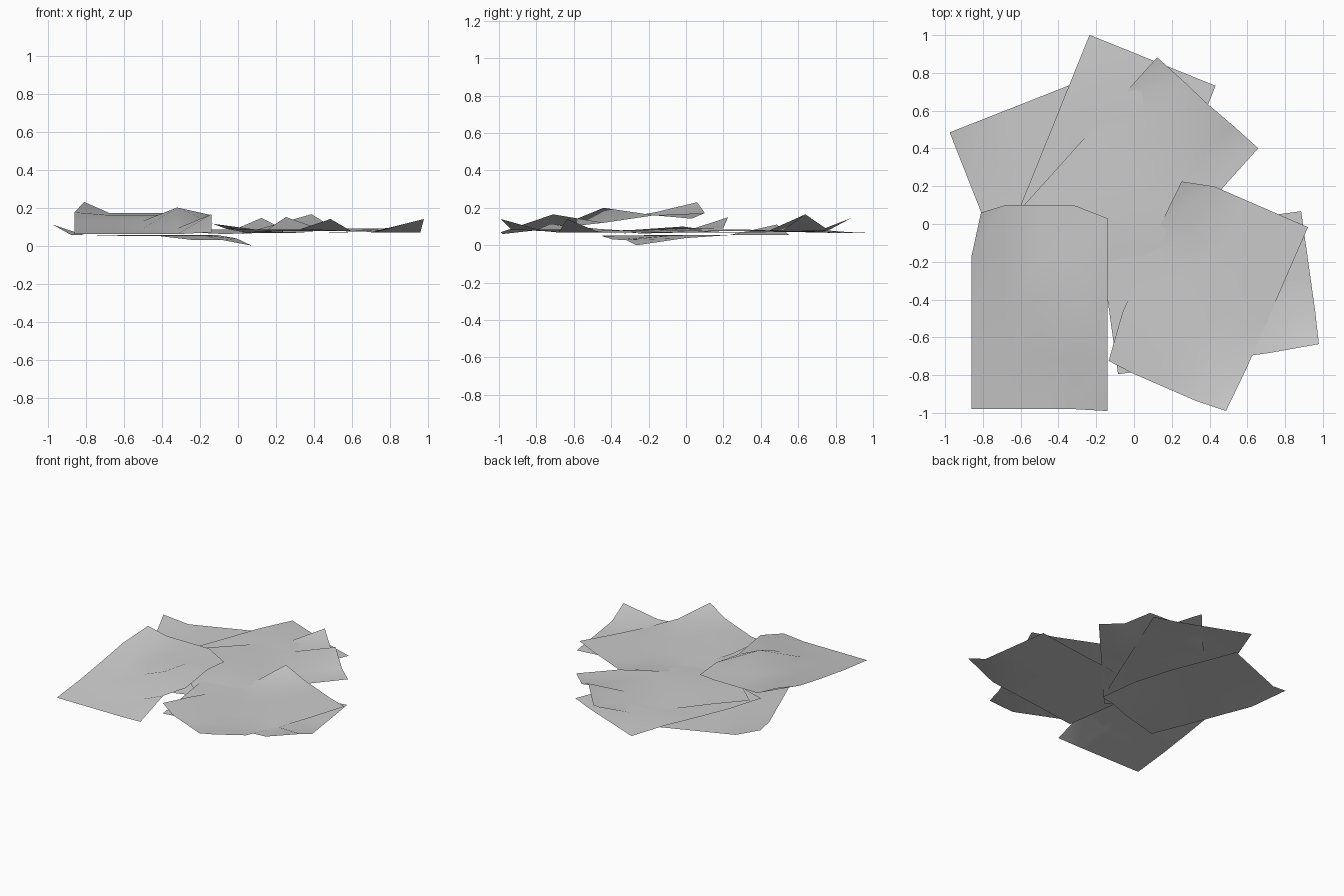
import bpy
from math import cos, sin, radians

W, L, N = 0.72, 1.08, 4   # sheet width, length, grid divisions


def sheet(name, corner, angle, rows, bends):
    """Paper sheet: starts at corner, width along angle, length 90 degrees left of it.
    rows = height of each row along the length, bends = {(column, row): (x, y, z)}
    with local sideways shifts and an added height."""
    a = radians(angle)
    verts = []
    for j in range(N + 1):
        for i in range(N + 1):
            dx, dy, dz = bends.get((i, j), (0, 0, 0))
            u, v = W * i / N + dx, L * j / N + dy
            verts.append((corner[0] + u * cos(a) - v * sin(a),
                          corner[1] + u * sin(a) + v * cos(a),
                          rows[j] + dz))
    faces = [(r * 5 + c, r * 5 + c + 1, r * 5 + c + 6, r * 5 + c + 5)
             for r in range(N) for c in range(N)]
    me = bpy.data.meshes.new(name)
    me.from_pydata(verts, [], faces)
    me.polygons.foreach_set("use_smooth", [True] * len(faces))
    ob = bpy.data.objects.new(name, me)
    bpy.context.collection.objects.link(ob)


# bottom sheets, nearly flat on the ground
sheet("bottom_sheet", (-0.58, -0.52), 21.5, (0.05, 0.053, 0.055, 0.055, 0.055), {
    (4, 0): (-0.02, 0, -0.05), (3, 0): (0, 0, -0.022), (2, 0): (0, 0, -0.02),
    (4, 1): (0, 0, -0.015), (0, 0): (0.01, 0.02, 0.0), (0, 4): (0, 0, 0.055)})
sheet("back_sheet", (-0.64, 0.0), -22, (0.072, 0.068, 0.07, 0.075, 0.065), {
    (4, 0): (0, 0, -0.01), (0, 0): (0, 0, 0.01), (4, 4): (0, 0, 0.01),
    (1, 3): (0, 0, 0.01)})
sheet("right_sheet", (0.985, -0.645), 98, (0.07, 0.068, 0.072, 0.075, 0.075), {
    (0, 0): (0.01, 0.005, 0.07)})

# upper sheets with lifted corners
sheet("back_right_sheet", (-0.6, 0.08), -42, (0.085, 0.085, 0.078, 0.077, 0.08), {
    (0, 4): (0, 0, 0.065), (2, 4): (0, -0.005, 0.085), (0, 3): (0, 0, -0.01),
    (4, 0): (0, 0, -0.025), (3, 0): (0, 0, -0.018), (4, 1): (0, 0, -0.015)})
sheet("front_right_sheet", (-0.17, -0.72), -23.5, (0.085, 0.083, 0.076, 0.083, 0.09), {
    (4, 0): (-0.01, 0.015, 0.055), (0, 4): (0.01, -0.045, 0.06),
    (0, 0): (0.035, 0.01, 0.03), (0, 1): (0, 0, 0.005), (0, 2): (0, 0, -0.008),
    (4, 4): (0, 0, 0.01), (4, 2): (0, 0, -0.004), (4, 1): (0, 0, -0.008)})
sheet("front_left_sheet", (-0.86, -0.98), 0, (0.06, 0.09, 0.13, 0.16, 0.172), {
    (0, 4): (0.05, -0.04, 0.058), (4, 4): (0, -0.07, -0.03), (0, 3): (0, 0, 0.015),
    (3, 2): (0, 0, 0.07), (4, 1): (0, 0, 0.075), (4, 2): (0, 0, -0.01),
    (4, 0): (0, -0.01, 0.01)})
